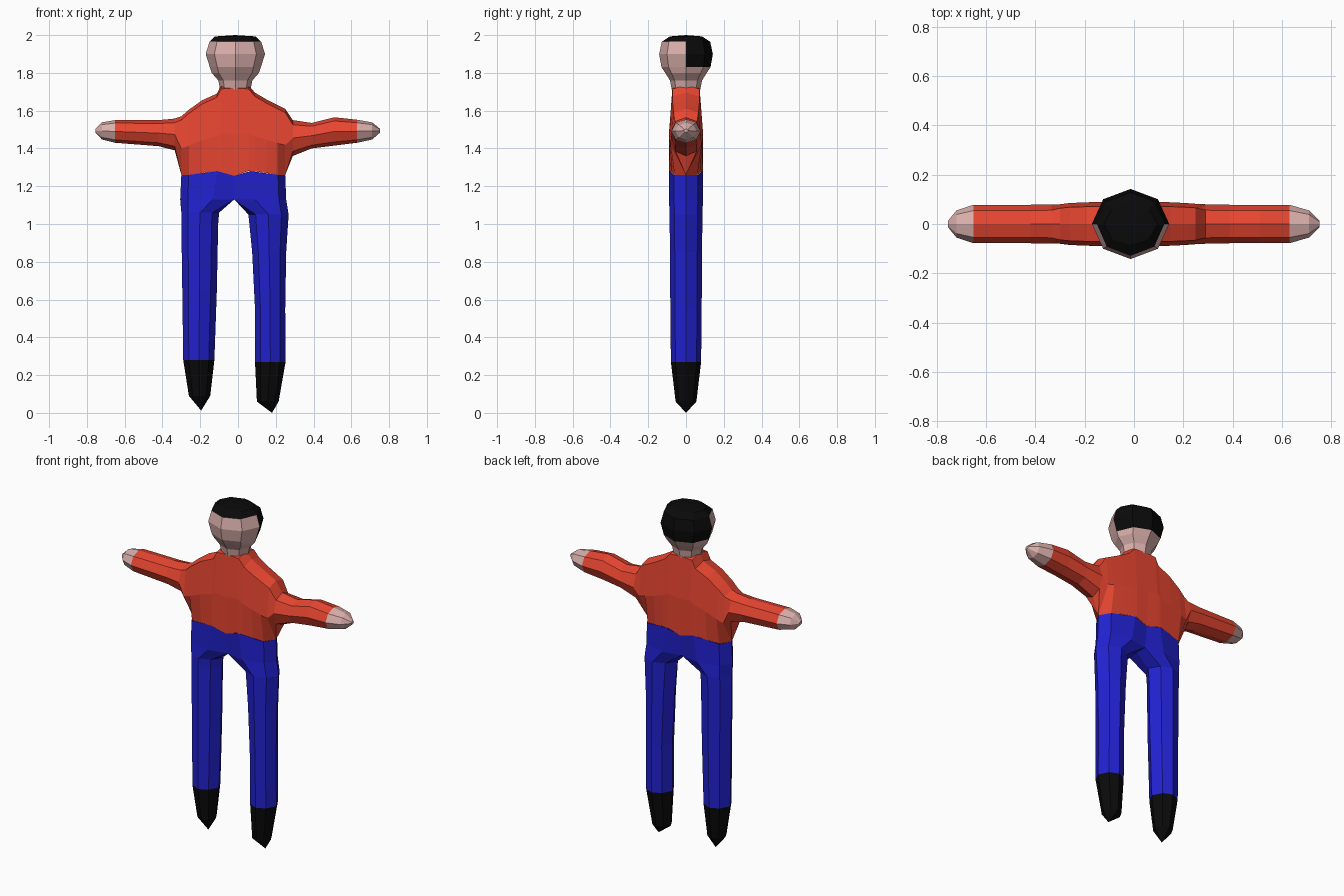
import bpy, bmesh, math

if "Cube" in bpy.data.objects:
    bpy.data.objects.remove(bpy.data.objects["Cube"])


def material(name, rgb):
    m = bpy.data.materials.new(name)
    m.diffuse_color = (*rgb, 1)
    m.use_nodes = True
    m.node_tree.nodes["Principled BSDF"].inputs["Base Color"].default_value = m.diffuse_color
    return m


RED = material("red", (0.8, 0.06, 0.03))
BLUE = material("blue", (0.015, 0.015, 0.62))
BLACK = material("black", (0.003, 0.003, 0.003))
SKIN = material("skin", (0.7, 0.43, 0.41))


def loft(name, rings, mat, keep=lambda i, j, pts: True):
    """Flat-shaded strip through closed rings of equal size."""
    bm = bmesh.new()
    rows = [[bm.verts.new(p) for p in r] for r in rings]
    n = len(rows[0])
    for i in range(len(rows) - 1):
        for j in range(n):
            k = (j + 1) % n
            quad = [rows[i][j], rows[i][k], rows[i + 1][k], rows[i + 1][j]]
            if keep(i, j, [v.co for v in quad]):
                bm.faces.new(quad)
    bmesh.ops.remove_doubles(bm, verts=bm.verts, dist=0.0005)
    bmesh.ops.delete(bm, geom=[v for v in bm.verts if not v.link_faces], context='VERTS')
    bmesh.ops.recalc_face_normals(bm, faces=bm.faces)
    me = bpy.data.meshes.new(name)
    bm.to_mesh(me)
    bm.free()
    me.materials.append(mat)
    ob = bpy.data.objects.new(name, me)
    bpy.context.collection.objects.link(ob)
    return ob


def section(x, zt, zb, d, db=None):
    """Eight-point slice across an arm, or across the torso when db (waist depth) is given."""
    h = zt - zb
    if db is None:
        half = [(0.7 * d, zt - 0.13 * h), (d, zb + h / 2), (0.7 * d, zb + 0.13 * h)]
    else:
        half = [(0.8 * d, zt - 0.02), (d, zb + 0.45 * h), (db, zb)]
    pts = [(0, zt)] + half + [(0, zb)] + [(-y, z) for y, z in reversed(half)]
    return [(x, y, z) for y, z in pts]


# Jersey: one loft from cuff to cuff, open at the waist
left_cuff = (-0.65, 1.55, 1.43, 0.078)
right_cuff = (0.63, 1.552, 1.43, 0.078)
stations = [
    left_cuff, (-0.42, 1.55, 1.412, 0.078), (-0.335, 1.558, 1.39, 0.08),
    (-0.30, 1.57, 1.26, 0.08, 0.0), (-0.26, 1.605, 1.26, 0.085, 0.06),
    (-0.19, 1.655, 1.27, 0.088, 0.076), (-0.112, 1.69, 1.28, 0.09, 0.09),
    (-0.09, 1.735, 1.275, 0.09, 0.09), (-0.02, 1.74, 1.255, 0.09, 0.085),
    (0.055, 1.735, 1.28, 0.09, 0.09), (0.09, 1.695, 1.278, 0.09, 0.085),
    (0.15, 1.66, 1.27, 0.088, 0.075), (0.21, 1.63, 1.26, 0.085, 0.06),
    (0.25, 1.61, 1.26, 0.082, 0.0), (0.29, 1.55, 1.36, 0.08),
    (0.39, 1.535, 1.40, 0.078), (0.51, 1.565, 1.415, 0.078), right_cuff]
loft("jersey", [section(*s) for s in stations], RED,
     lambda i, j, p: not (j in (3, 4) and all(c.z < 1.3 for c in p)))

# Hands
for name, cuff, knuckle, tip in [("left_hand", left_cuff, -0.72, -0.755),
                                 ("right_hand", right_cuff, 0.71, 0.753)]:
    loft(name, [section(*cuff), section(knuckle, 1.538, 1.447, 0.055),
                section(tip, 1.503, 1.485, 0.012), section(tip, 1.495, 1.495, 0)], SKIN)


def leg_ring(z, xo, xi, d, fr=(0.18, 0.5, 0.82), dz=(0, 0, 0, 0), w=0.7):
    """Eight-point ring from the outer edge xo to the inner edge xi."""
    x = [xo + (xi - xo) * f for f in fr]
    y = [0.7 * d, d, w * d]
    half = [(x[k], y[k], z + dz[k]) for k in range(3)]
    return ([(xo, 0, z)] + [(a, -b, c) for a, b, c in half] + [(xi, 0, z + dz[3])]
            + [(a, b, c) for a, b, c in reversed(half)])


# Trouser legs, joined along the seam at x = -0.02, and pointed feet
legs = {
    "left": ([(1.0, -0.30, -0.105, 0.085), (0.65, -0.295, -0.112, 0.083)],
             (1.06, -0.30, -0.10, 0.087), (0.28, -0.29, -0.125, 0.08),
             (0.09, -0.26, -0.147, 0.055), (0.012, -0.195), -0.30),
    "right": ([(0.85, 0.255, 0.075, 0.085), (0.55, 0.25, 0.09, 0.083)],
              (1.05, 0.268, 0.055, 0.087), (0.27, 0.252, 0.09, 0.08),
              (0.06, 0.215, 0.10, 0.055), (0.0, 0.18), 0.25)}
for side, (mids, thigh, ankle, toe, (tz, tx), hip) in legs.items():
    rings = [leg_ring(1.26, hip, -0.02, 0.09, (0.14, 0.68, 1), (0, 0.02, -0.005, -0.005), 0.94),
             leg_ring(1.13, hip * 1.02, -0.02, 0.09, (0.14, 0.6, 1), w=0.75),
             leg_ring(*thigh)]
    rings += [leg_ring(*m) for m in mids] + [leg_ring(*ankle)]
    loft(side + "_trouser_leg", rings, BLUE,
         lambda i, j, p: not all(abs(c.x + 0.02) < 0.001 for c in p))
    loft(side + "_foot", [leg_ring(*ankle), leg_ring(*toe), leg_ring(tz, tx, tx, 0)], BLACK)

# Head and hair: eight-sided rings split along the hairline
profile = [(1.71, 0.08, 0.075), (1.76, 0.09, 0.085), (1.80, 0.125, 0.11), (1.83, 0.135, 0.13),
           (1.90, 0.157, 0.142), (1.965, 0.137, 0.128), (1.993, 0.108, 0.085), (2.0, 0, 0)]
rings = [[(-0.014 + rx * math.cos(a), ry * math.sin(a), z)
          for a in (k * math.pi / 4 for k in range(8))] for z, rx, ry in profile]


def is_hair(i, j, p):
    return i >= 5 or (i >= 3 and j < 4)


loft("hair", rings, BLACK, is_hair)
loft("head", rings, SKIN, lambda i, j, p: not is_hair(i, j, p))
